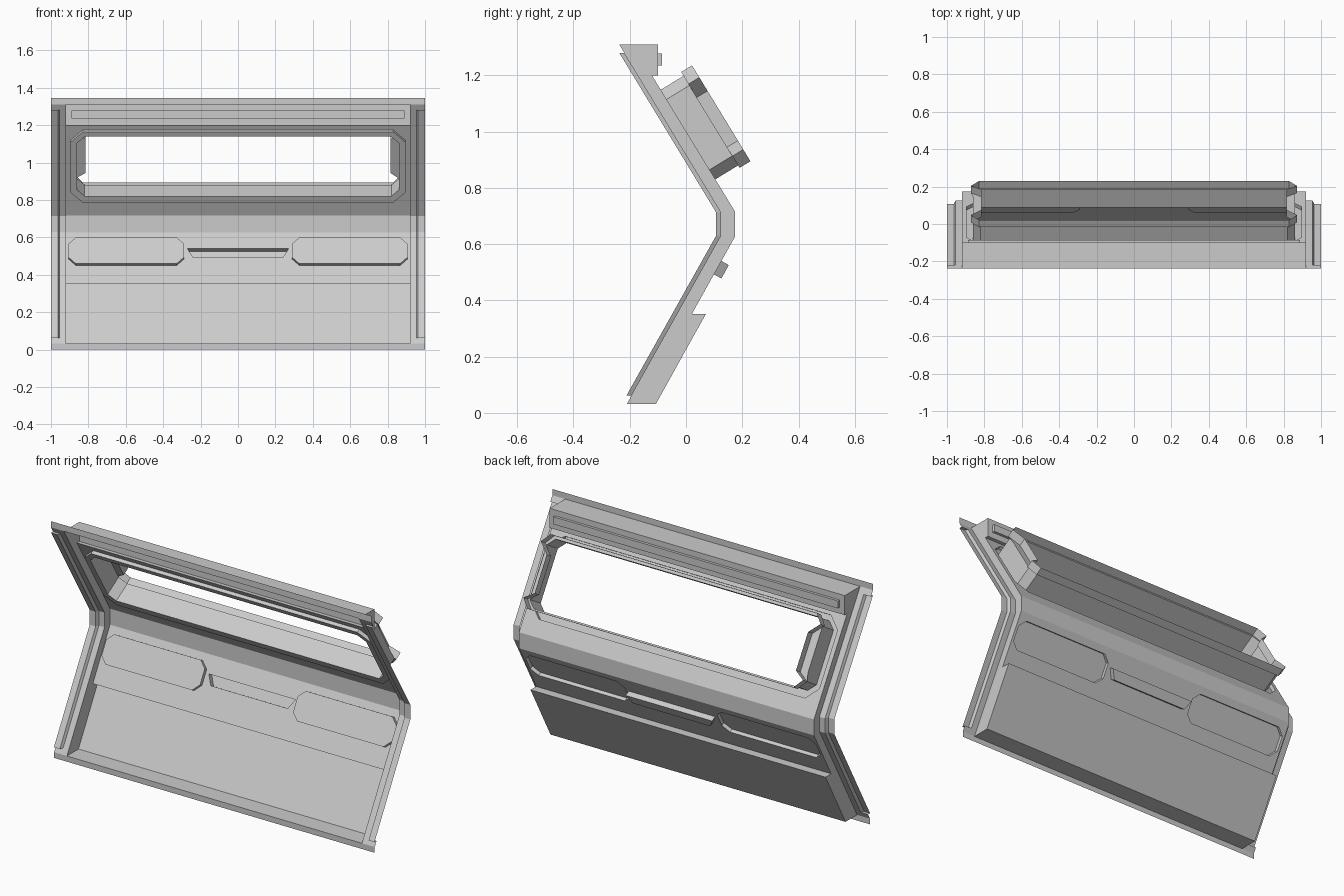
import bpy, bmesh
from mathutils import Vector as V

if "Cube" in bpy.data.objects:
    bpy.data.objects.remove(bpy.data.objects["Cube"])

# side profiles as (y, z), listed from top to bottom
MAIN = [(-.2375, 1.31), (-.1, 1.31), (-.1, 1.2), (-.121, 1.2), (.174, .716),
        (.174, .626), (.021, .352), (.071, .352), (-.107, .032), (-.21, .032)]
RAIL = [(-.2375, 1.31), (-.2193, 1.28), (.125, .713), (.125, .63), (-.194, .061), (-.21, .032)]
W = .92


def slope(a, b):
    """Local frame on a panel: u along x, t down the slope, h outwards to the back."""
    o, d = V((0, *a)), V((0, b[0] - a[0], b[1] - a[1])).normalized()
    n = V((0, -d.z, d.y))
    return lambda u, t, h=0: V((u, 0, 0)) + o + d * t + n * h


upper = slope(MAIN[3], MAIN[4])
lower = slope(MAIN[5], MAIN[6])
fascia = slope(MAIN[1], MAIN[2])


def finish(bm, name):
    bmesh.ops.remove_doubles(bm, verts=bm.verts, dist=.0002)
    bmesh.ops.recalc_face_normals(bm, faces=bm.faces)
    me = bpy.data.meshes.new(name)
    bm.to_mesh(me)
    bm.free()
    ob = bpy.data.objects.new(name, me)
    bpy.context.collection.objects.link(ob)
    return ob


def poly(bm, pts):
    return bm.faces.new([bm.verts.new(p) for p in pts])


def loft(bm, loops, cap=False, closed=True):
    """Bands of quads between loops of equal length."""
    rows = [[bm.verts.new(p) for p in lp] for lp in loops]
    n = len(rows[0])
    for a, b in zip(rows, rows[1:]):
        for i in range(n if closed else n - 1):
            j = (i + 1) % n
            bm.faces.new((a[i], a[j], b[j], b[i]))
    if cap:
        bm.faces.new(rows[-1])


def plate(bm, loops):
    """Flat sheet: first loop is the outline, the others are holes."""
    edges = []
    for lp in loops:
        vs = [bm.verts.new(p) for p in lp]
        edges += [bm.edges.new((vs[i - 1], vs[i])) for i in range(len(vs))]
    bmesh.ops.triangle_fill(bm, edges=edges, use_beauty=True)


def octagon(x0, x1, t0, t1, c):
    return [(x0 + c, t0), (x1 - c, t0), (x1, t0 + c), (x1, t1 - c),
            (x1 - c, t1), (x0 + c, t1), (x0, t1 - c), (x0, t0 + c)]


def place(frame, loop, h=0):
    return [frame(u, t, h) for u, t in loop]


def rect(w, t0, t1):
    return [(-w, t0), (w, t0), (w, t1), (-w, t1)]


def both_ends(half):
    """Complete a right-hand outline with its mirror image."""
    return half + [(-u, t) for u, t in reversed(half)]


recess = octagon(-.895, .895, .03, .474, .065)
pills = [octagon(.29, .905, .041, .202, .038), octagon(-.905, -.29, .041, .202, .038)]
handle = [(-.27, .0985), (.27, .0985), (.24, .153), (-.24, .153)]
trim = rect(.888, .033, .075)

# main folded panel with openings
bm = bmesh.new()
for i, (a, b) in enumerate(zip(MAIN, MAIN[1:])):
    length = (V(a) - V(b)).length
    f = slope(a, b)
    holes = {1: [trim], 3: [recess], 5: pills + [handle]}.get(i, [])
    plate(bm, [place(f, lp) for lp in [rect(W, 0, length)] + holes])
for s in (-1, 1):
    poly(bm, [(s * W, *p) for p in MAIN + RAIL[-2:0:-1]])
finish(bm, "wall_panel")

# top and bottom flanges
for name, y, z0, z1 in (("top_flange", -.2375, 1.31, 1.345), ("bottom_flange", -.21, 0, .032)):
    bm = bmesh.new()
    poly(bm, [(-1, y, z0), (1, y, z0), (1, y, z1), (-1, y, z1)])
    finish(bm, name)

# side rails with a stepped outer strip
bm = bmesh.new()
mid = RAIL[1:-1]
sunk = [(y - .018, z) for y, z in mid]
loft(bm, [[(x, *p) for p in RAIL] for x in (W, .955)], closed=False)
loft(bm, [[(.955, *p) for p in mid], [(.963, *p) for p in sunk], [(1, *p) for p in sunk]], closed=False)
for k in (0, -1):
    end = RAIL[k]
    poly(bm, [(.955, *end), (1, *end), (1, *mid[k]), (.955, *mid[k])])
    poly(bm, [(.955, *mid[k]), (1, *mid[k]), (1, *sunk[k]), (.963, *sunk[k])])
rail = finish(bm, "side_rail")
rail.modifiers.new("mirror", 'MIRROR')

# recessed border round the window
box = both_ends([(.82, .06), (.86, .10), (.86, .15), (.86, .35), (.86, .393), (.82, .433)])
rim = both_ends([(.83, .044), (.872, .094), (.815, .15), (.815, .357), (.872, .394), (.83, .443)])
bm = bmesh.new()
loft(bm, [place(upper, recess), place(upper, recess, -.02)])
plate(bm, [place(upper, recess, -.02), place(upper, box, -.02)])
finish(bm, "window_border")

# protruding window frame with pinched ends
bm = bmesh.new()
loft(bm, [place(upper, box, -.02), place(upper, box, .095),
          place(upper, rim, .095), place(upper, rim, .14)])
finish(bm, "window_frame")

# pressed details: pads, handle, trim strip
for name, frame, loop, h in (("right_pad", lower, pills[0], -.02), ("left_pad", lower, pills[1], -.02),
                             ("handle", lower, handle, .03), ("top_trim", fascia, trim, .015)):
    bm = bmesh.new()
    loft(bm, [place(frame, loop), place(frame, loop, h)], cap=True)
    finish(bm, name)
